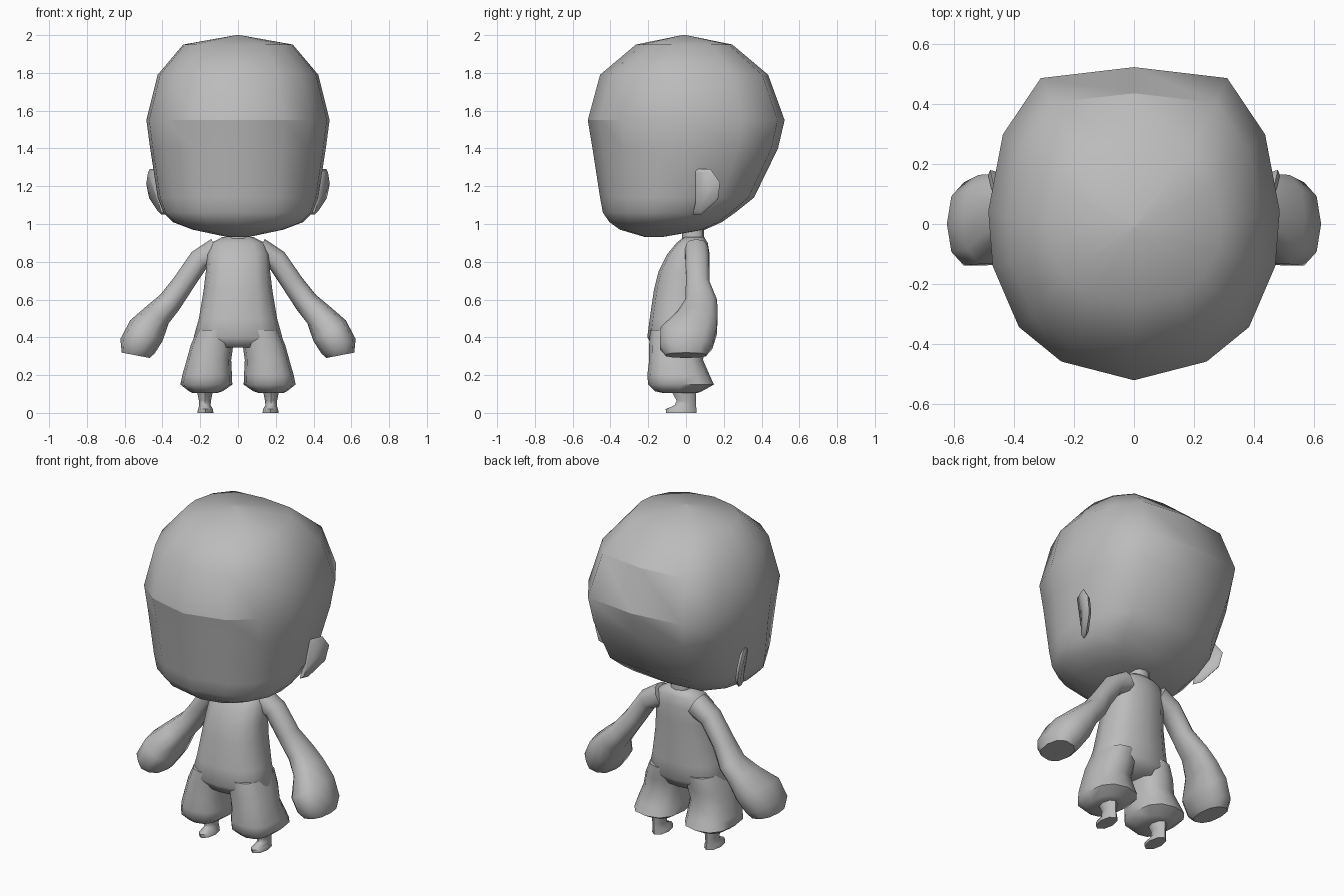
import bpy, bmesh, math
from mathutils import Vector

if "Cube" in bpy.data.objects:
    bpy.data.objects.remove(bpy.data.objects["Cube"])

grey = bpy.data.materials.new("plain grey")
grey.diffuse_color = (0.5, 0.5, 0.5, 1)
grey.use_nodes = True
grey.node_tree.nodes["Principled BSDF"].inputs["Base Color"].default_value = grey.diffuse_color


def finish(name, bm, mirror=False, angle=None):
    """Turn a bmesh into a smooth, optionally mirrored object."""
    bmesh.ops.recalc_face_normals(bm, faces=bm.faces[:])
    for f in bm.faces:
        f.smooth = True
    if angle:
        for e in bm.edges:
            if len(e.link_faces) == 2 and e.calc_face_angle() > math.radians(angle):
                e.smooth = False
    me = bpy.data.meshes.new(name)
    bm.to_mesh(me)
    bm.free()
    me.materials.append(grey)
    ob = bpy.data.objects.new(name, me)
    bpy.context.collection.objects.link(ob)
    if mirror:
        mod = ob.modifiers.new("mirror", 'MIRROR')
        mod.use_mirror_merge = False
    return ob


def loft(rings):
    """Skin a list of closed rings and cap both ends."""
    bm = bmesh.new()
    vs = [[bm.verts.new(p) for p in r] for r in rings]
    n = len(rings[0])
    for a, b in zip(vs, vs[1:]):
        for i in range(n):
            j = (i + 1) % n
            bm.faces.new((a[i], a[j], b[j], b[i]))
    bm.faces.new(vs[0])
    bm.faces.new(vs[-1])
    return bm


def rounded(n=12, power=0.8):
    """Unit cross-section: a circle pushed slightly towards a square."""
    pts = []
    for i in range(n):
        t = 2 * math.pi * i / n
        c, s = math.cos(t), math.sin(t)
        pts.append((math.copysign(abs(c) ** power, c), math.copysign(abs(s) ** power, s)))
    return pts


def stack(rows, shape):
    """Horizontal rings from rows of (z, x0, x1, y0, y1)."""
    return [[((x0 + x1) / 2 + (x1 - x0) / 2 * u, (y0 + y1) / 2 + (y1 - y0) / 2 * v, z)
             for u, v in shape] for z, x0, x1, y0, y1 in rows]


# Head: faceted outline, broad flat back and narrower face
half = [(0.64, 0.93), (0.9, 0.57), (1, 0.08), (0.97, -0.27), (0.79, -0.66), (0.5, -0.88)]
outline = [(0, 1)] + half + [(0, -1)] + [(-x, y) for x, y in reversed(half)]
head_rows = [(0.932, 0.06, -0.22, -0.12), (0.97, 0.24, -0.35, 0.10), (1.01, 0.345, -0.405, 0.19),
             (1.06, 0.395, -0.44, 0.26), (1.14, 0.425, -0.455, 0.36), (1.40, 0.465, -0.495, 0.487),
             (1.55, 0.485, -0.52, 0.522), (1.79, 0.425, -0.455, 0.435), (1.95, 0.29, -0.265, 0.245),
             (2.0, 0.01, -0.02, 0.0)]
bm = loft(stack([(z, -w, w, a, b) for z, w, a, b in head_rows], outline))
for e in bm.edges:
    m = (e.verts[0].co + e.verts[1].co) / 2
    flat = abs(e.verts[0].co.z - e.verts[1].co.z) < 0.001
    brow = flat and abs(m.z - 1.55) < 0.01 and (m.y < -0.38 or m.y > 0.45)
    nape = flat and abs(m.z - 1.79) < 0.01 and m.y > 0.36
    if brow or nape:
        e.smooth = False
finish("head", bm)

# Ears: thin plates whose rear edge stands away from the head
ear = [(0.05, 1.29), (0.13, 1.29), (0.18, 1.22), (0.17, 1.13), (0.08, 1.05), (0.035, 1.05), (0.05, 1.11)]


def ear_ring(scale, off):
    pts = []
    for y, z in ear:
        y, z = 0.1 + (y - 0.1) * scale, 1.17 + (z - 1.17) * scale
        pts.append((0.41 + (y - 0.045) * 0.45 + (z - 1.17) * 0.16 + off, y - off * 0.4, z))
    return pts


finish("ear", loft([ear_ring(0.85, -0.014), ear_ring(1, 0), ear_ring(0.85, 0.014)]), True, 60)

# Neck and torso
oval = rounded()
finish("neck", loft(stack([(0.85, -0.07, 0.07, -0.03, 0.11), (0.94, -0.055, 0.055, -0.02, 0.095),
                           (1.0, -0.055, 0.055, -0.02, 0.095)], oval)), angle=50)
torso_rows = [(0.345, 0.2, -0.17, 0.08), (0.4, 0.235, -0.205, 0.115), (0.5, 0.207, -0.192, 0.12),
              (0.65, 0.182, -0.17, 0.12), (0.75, 0.17, -0.145, 0.125), (0.84, 0.165, -0.10, 0.125),
              (0.90, 0.14, -0.05, 0.115), (0.932, 0.08, -0.01, 0.095)]
finish("torso", loft(stack([(z, -w, w, a, b) for z, w, a, b in torso_rows], oval)), angle=60)

# Baggy trouser legs with a flared cuff
leg_rows = [(0.105, 0.11, 0.24, -0.12, 0.06), (0.115, 0.08, 0.26, -0.165, 0.085),
            (0.15, 0.03, 0.305, -0.2, 0.148), (0.20, 0.032, 0.295, -0.205, 0.125),
            (0.28, 0.036, 0.272, -0.195, 0.09), (0.36, 0.025, 0.25, -0.195, 0.105),
            (0.44, 0.02, 0.215, -0.19, 0.11)]
finish("trouser_leg", loft(stack(leg_rows, oval)), True, 60)

# Small feet with a low pointed toe
foot_rows = [(0, 0.13, 0.215, -0.105, 0.055), (0.02, 0.133, 0.212, -0.108, 0.055),
             (0.04, 0.145, 0.205, -0.06, 0.053), (0.065, 0.143, 0.207, -0.05, 0.052),
             (0.13, 0.13, 0.22, -0.085, 0.055)]
finish("foot", loft(stack(foot_rows, rounded(8, 1))), True, 50)

# Arms: path centre, radius in the front view, radius in depth; ends in a mitten
path = [(0.11, 0.055, 0.86, 0.068, 0.065), (0.205, 0.06, 0.81, 0.058, 0.065),
        (0.29, 0.062, 0.685, 0.058, 0.065), (0.362, 0.08, 0.585, 0.064, 0.088),
        (0.425, 0.06, 0.52, 0.074, 0.112), (0.485, 0.015, 0.435, 0.102, 0.155),
        (0.533, 0.0, 0.352, 0.098, 0.145), (0.542, 0.0, 0.305, 0.075, 0.11)]
centres = [Vector(p[:3]) for p in path]
rings = []
for i, (x, y, z, r, d) in enumerate(path):
    t = centres[min(i + 1, len(path) - 1)] - centres[max(i - 1, 0)]
    side = Vector((-t.z, 0, t.x)).normalized()
    rings.append([centres[i] + side * r * u + Vector((0, d * v, 0)) for u, v in rounded(10, 0.85)])
finish("arm", loft(rings), True, 50)
